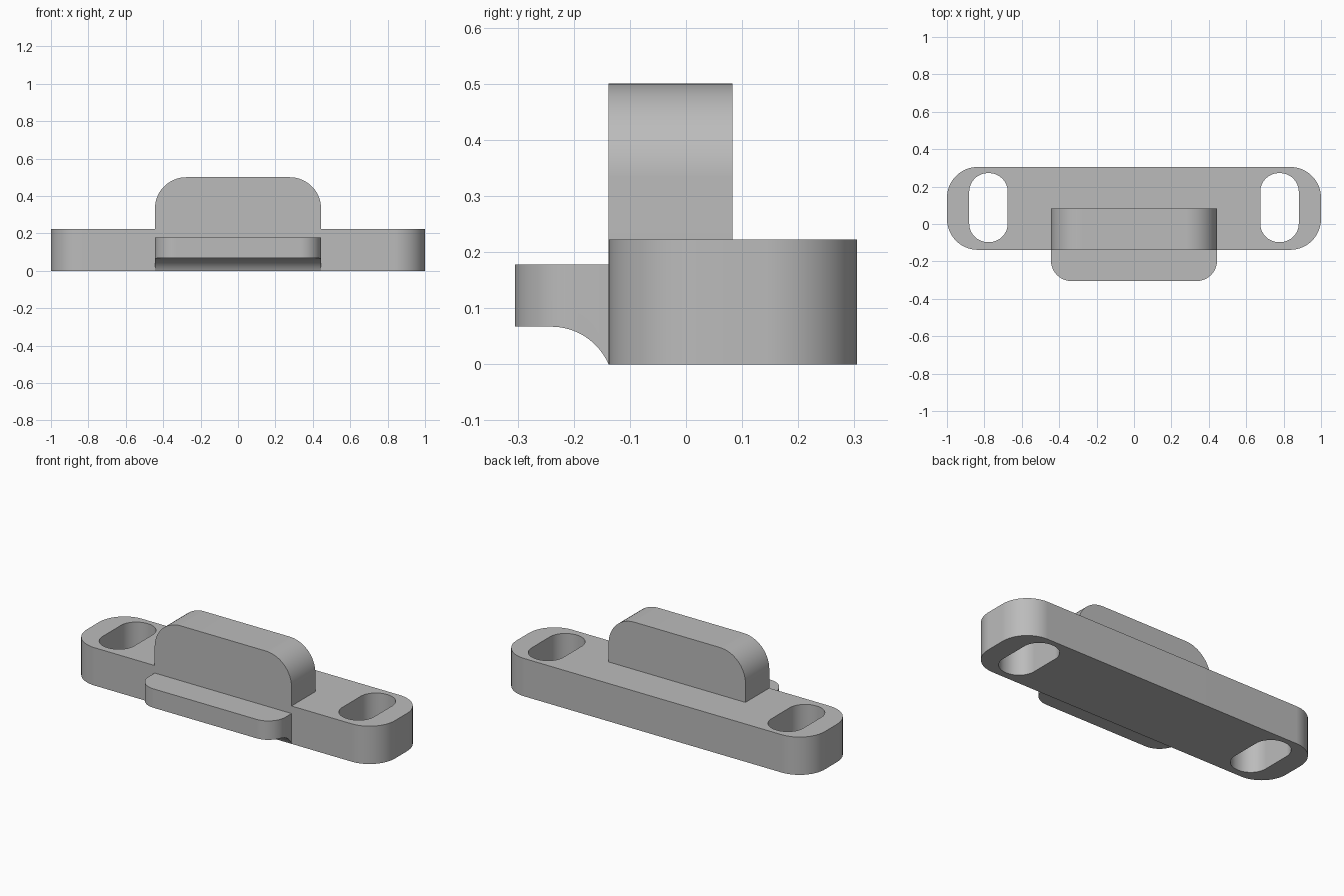
import bpy, bmesh
from math import cos, sin, pi, radians
from mathutils import Vector

default = bpy.data.objects.get("Cube")
if default:
    bpy.data.objects.remove(default, do_unlink=True)

grey = bpy.data.materials.new("plain grey")
grey.use_nodes = True
colour = (0.5, 0.5, 0.5, 1)
grey.diffuse_color = colour
grey.node_tree.nodes["Principled BSDF"].inputs["Base Color"].default_value = colour

# Shared dimensions
HALF = 0.444            # half width of tab and ledge
FRONT, BACK = -0.138, 0.305
PLATE_TOP = 0.222
STEPS = 16


def arc(cx, cy, r, start, end):
    """Points along an arc, angles in degrees."""
    angles = [radians(start + (end - start) * i / STEPS) for i in range(STEPS + 1)]
    return [(cx + r * cos(a), cy + r * sin(a)) for a in angles]


def rounded_rect(x0, x1, y0, y1, low_r, high_r):
    """Counter-clockwise outline; a radius of 0 leaves square corners."""
    outline = []
    corners = ((x0, y0, 1, 1, low_r, 180), (x1, y0, -1, 1, low_r, 270),
               (x1, y1, -1, -1, high_r, 0), (x0, y1, 1, -1, high_r, 90))
    for x, y, sx, sy, r, start in corners:
        if r:
            outline += arc(x + sx * r, y + sy * r, r, start, start + 90)
        else:
            outline.append((x, y))
    return outline


def prism(name, outline, place, direction):
    """Extrude a flat outline; place maps its 2D points into space."""
    bm = bmesh.new()
    face = bm.faces.new([bm.verts.new(place(u, v)) for u, v in outline])
    top = bmesh.ops.extrude_face_region(bm, geom=[face])["geom"]
    bmesh.ops.translate(bm, vec=Vector(direction),
                        verts=[e for e in top if isinstance(e, bmesh.types.BMVert)])
    bmesh.ops.remove_doubles(bm, verts=bm.verts, dist=1e-5)
    bmesh.ops.recalc_face_normals(bm, faces=bm.faces)
    mesh = bpy.data.meshes.new(name)
    bm.to_mesh(mesh)
    bm.free()
    mesh.materials.append(grey)
    obj = bpy.data.objects.new(name, mesh)
    bpy.context.collection.objects.link(obj)
    return obj


def activate(obj):
    bpy.ops.object.select_all(action="DESELECT")
    obj.select_set(True)
    bpy.context.view_layer.objects.active = obj


def combine(obj, other, operation):
    """Apply a boolean and discard the second solid."""
    mod = obj.modifiers.new("combine", "BOOLEAN")
    mod.object, mod.operation, mod.solver = other, operation, "EXACT"
    activate(obj)
    bpy.ops.object.modifier_apply(modifier=mod.name)
    bpy.data.objects.remove(other, do_unlink=True)


# Base plate with rounded ends
plate = prism("mounting_plate", rounded_rect(-1, 1, FRONT, BACK, 0.165, 0.165),
              lambda x, y: (x, y, 0), (0, 0, PLATE_TOP))

# Screw slot through each end
for side in (-1, 1):
    x = side * 0.778
    slot = prism("slot_cutter", rounded_rect(x - 0.103, x + 0.103, -0.097, 0.272, 0.1, 0.1),
                 lambda u, v: (u, v, -0.1), (0, 0, 0.5))
    combine(plate, slot, "DIFFERENCE")

# Upright tab, flush with the plate front
tab = prism("upright_tab", rounded_rect(-HALF, HALF, PLATE_TOP, 0.5, 0, 0.167),
            lambda x, z: (x, FRONT, z), (0, 0.221, 0))

# Front ledge: rounded plan intersected with a side profile hollowed underneath
ledge = prism("front_ledge", rounded_rect(-HALF, HALF, -0.305, FRONT, 0.11, 0),
              lambda x, y: (x, y, -0.1), (0, 0, 0.5))
side_profile = [(-0.4, 0.178), (-0.4, 0.067)]
side_profile += arc(-0.24, -0.044, 0.111, 90, 23.4)
side_profile += [(-0.1, 0), (-0.1, 0.178)]
side_cut = prism("ledge_profile", side_profile, lambda y, z: (-0.6, y, z), (1.2, 0, 0))
combine(ledge, side_cut, "INTERSECT")

# Smooth rounded corners, crisp edges, flat walls kept flat
for obj in (plate, tab, ledge):
    activate(obj)
    bpy.ops.object.shade_smooth_by_angle(angle=radians(30))
    flat = obj.modifiers.new("flat walls", "WEIGHTED_NORMAL")
    flat.keep_sharp = True
